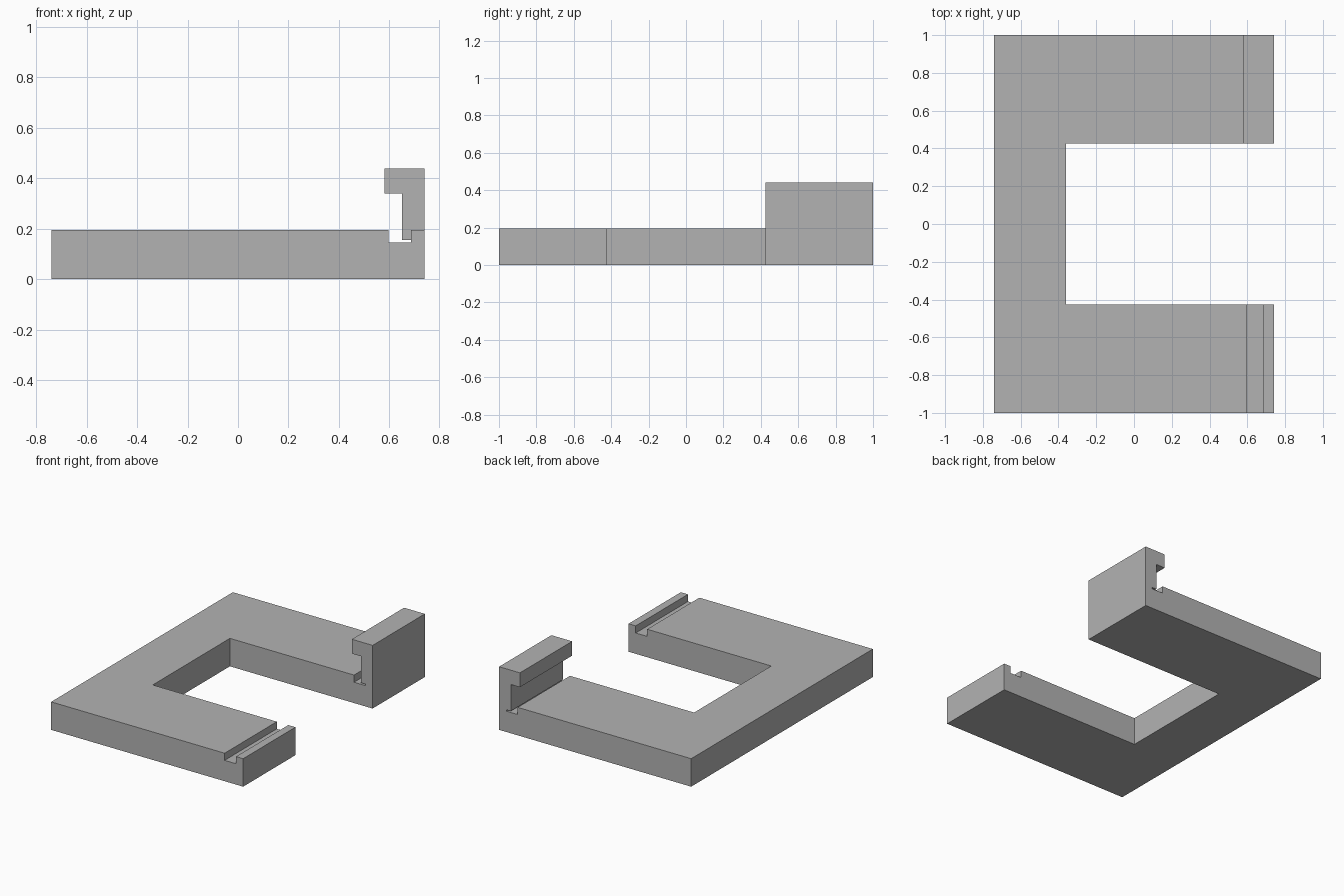
import bpy, bmesh
from mathutils import Vector

cube = bpy.data.objects.get("Cube")
if cube:
    bpy.data.objects.remove(cube, do_unlink=True)

grey = bpy.data.materials.new("mid grey")
grey.use_nodes = True
colour = (0.45, 0.45, 0.45, 1)
grey.diffuse_color = colour
grey.node_tree.nodes["Principled BSDF"].inputs["Base Color"].default_value = colour

LEFT, HALF, TOP = 0.74, 1.0, 0.195   # half width, half depth, plate thickness
INNER_X, INNER_Y = -0.36, 0.425      # edges of the central opening
GROOVE_A, GROOVE_B, FLOOR = 0.597, 0.685, 0.145


def prism(name, points, sweep):
    """Closed solid made by sweeping a flat outline along a vector."""
    bm = bmesh.new()
    face = bm.faces.new([bm.verts.new(p) for p in points])
    swept = bmesh.ops.extrude_face_region(bm, geom=[face])["geom"]
    moved = [v for v in swept if isinstance(v, bmesh.types.BMVert)]
    bmesh.ops.translate(bm, verts=moved, vec=Vector(sweep))
    bmesh.ops.recalc_face_normals(bm, faces=bm.faces)
    mesh = bpy.data.meshes.new(name)
    bm.to_mesh(mesh)
    bm.free()
    mesh.materials.append(grey)
    obj = bpy.data.objects.new(name, mesh)
    bpy.context.collection.objects.link(obj)
    return obj


def combine(target, tool, operation):
    """Apply a boolean and discard the tool object."""
    mod = target.modifiers.new(operation.lower(), "BOOLEAN")
    mod.operation, mod.solver, mod.object = operation, "EXACT", tool
    graph = bpy.context.evaluated_depsgraph_get()
    mesh = bpy.data.meshes.new_from_object(target.evaluated_get(graph))
    target.modifiers.clear()
    target.data = mesh
    bpy.data.objects.remove(tool, do_unlink=True)


# C-shaped base plate
outline = [(-LEFT, -HALF), (LEFT, -HALF), (LEFT, -INNER_Y), (INNER_X, -INNER_Y),
           (INNER_X, INNER_Y), (LEFT, INNER_Y), (LEFT, HALF), (-LEFT, HALF)]
plate = prism("base_plate", [(x, y, 0) for x, y in outline], (0, 0, TOP))

# Groove across the tips of both arms
groove = [(GROOVE_A, FLOOR), (GROOVE_B, FLOOR), (GROOVE_B, 0.3), (GROOVE_A, 0.3)]
cutter = prism("groove_cutter", [(x, -1.1, z) for x, z in groove], (0, 2.2, 0))
cutter.hide_render = True
combine(plate, cutter, "DIFFERENCE")

# Hooked upright on the back arm, its foot hanging just above the groove floor
hook = [(LEFT, TOP), (LEFT, 0.44), (0.58, 0.44), (0.58, 0.34),
        (0.65, 0.34), (0.65, 0.155), (GROOVE_B, 0.155), (GROOVE_B, TOP)]
prism("hooked_upright", [(x, INNER_Y, z) for x, z in hook], (0, HALF - INNER_Y, 0))
